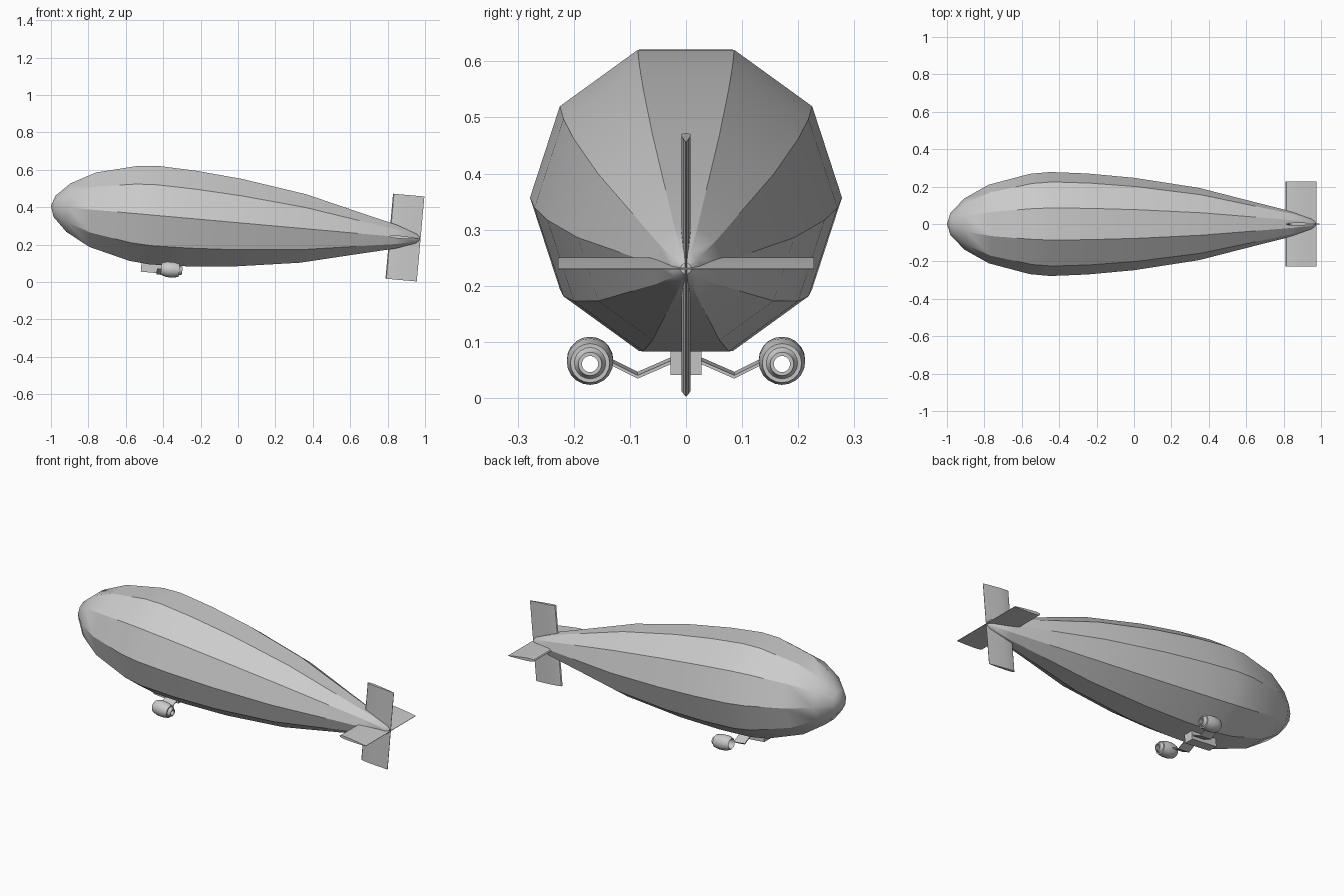
import bpy, bmesh, math
from mathutils import Matrix, Vector

cube = bpy.data.objects.get("Cube")
if cube:
    bpy.data.objects.remove(cube)

# Everything is built along a level axis, then pitched nose-up
PITCH = Matrix.Translation((0, 0, 0.317)) @ Matrix.Rotation(math.radians(5.1), 4, 'Y')

grey = bpy.data.materials.new("light_grey")
grey.use_nodes = True
grey.diffuse_color = (0.6, 0.6, 0.6, 1)
grey.node_tree.nodes["Principled BSDF"].inputs["Base Color"].default_value = (0.6, 0.6, 0.6, 1)


def finish(name, bm, smooth=True):
    bmesh.ops.remove_doubles(bm, verts=bm.verts, dist=0.00001)
    bmesh.ops.recalc_face_normals(bm, faces=bm.faces)
    bm.transform(PITCH)
    mesh = bpy.data.meshes.new(name)
    bm.to_mesh(mesh)
    bm.free()
    mesh.materials.append(grey)
    obj = bpy.data.objects.new(name, mesh)
    bpy.context.collection.objects.link(obj)
    if smooth:
        bpy.ops.object.select_all(action='DESELECT')
        obj.select_set(True)
        bpy.context.view_layer.objects.active = obj
        bpy.ops.object.shade_smooth_by_angle(angle=math.radians(30))
    return obj


def revolve(name, profile, sides, centre=(0, 0, 0), closed=False):
    """Turn (along, radius) points around the x axis."""
    bm = bmesh.new()
    rings = []
    for s, r in profile:
        rings.append([bm.verts.new(Vector(centre) + Vector((s, r * math.cos(a), r * math.sin(a))))
                      for a in (math.tau * i / sides for i in range(sides))])
    pairs = list(zip(rings, rings[1:]))
    if closed:
        pairs.append((rings[-1], rings[0]))
    for a, b in pairs:
        for i in range(sides):
            j = (i + 1) % sides
            bm.faces.new((a[i], a[j], b[j], b[i]))
    return finish(name, bm)


def loft(name, sections, smooth=True):
    """Skin matching closed sections and cap both ends."""
    bm = bmesh.new()
    loops = [[bm.verts.new(p) for p in sec] for sec in sections]
    n = len(loops[0])
    for a, b in zip(loops, loops[1:]):
        for i in range(n):
            j = (i + 1) % n
            bm.faces.new((a[i], a[j], b[j], b[i]))
    bm.faces.new(loops[0])
    bm.faces.new(loops[-1])
    return finish(name, bm, smooth)


# Ten-sided envelope
revolve("envelope", [
    (-1.004, 0), (-0.985, 0.06), (-0.91, 0.137), (-0.78, 0.21), (-0.56, 0.268),
    (-0.45, 0.278), (-0.25, 0.27), (0, 0.247), (0.35, 0.193), (0.62, 0.124),
    (0.85, 0.066), (0.955, 0.027), (0.974, 0.01), (0.976, 0)], 10)

# Tail fins with a thin airfoil section
half = [(0.812, 0), (0.817, 0.005), (0.835, 0.008), (0.87, 0.008), (0.93, 0.005), (0.98, 0.001)]
section = half + [(s, -w) for s, w in reversed(half[1:])]
SPAN = 0.228
loft("vertical_fins", [[(s, w, t) for s, w in section] for t in (-SPAN, SPAN)])
loft("horizontal_fins", [[(s, y, w) for s, w in section] for y in (-SPAN, SPAN)])

# Gondola under the hull
loft("gondola", [[(s, -0.028, -0.307), (s, 0.028, -0.307), (s, 0.028, -0.24), (s, -0.028, -0.24)]
                 for s in (-0.495, -0.335)], False)

# Engine pods and bent struts on both sides
pod = [(-0.052, 0.028), (-0.045, 0.034), (-0.02, 0.0415), (0.015, 0.0415), (0.045, 0.035),
       (0.045, 0.028), (0.05, 0.024), (0.062, 0.021), (0.062, 0.0145), (0.03, 0.02), (-0.04, 0.026)]
strut = [(0.02, -0.282), (0.086, -0.311), (0.14, -0.284)]
for side, label in ((1, "back"), (-1, "front")):
    revolve(label + "_engine", pod, 20, (-0.336, side * 0.171, -0.282), True)
    loft(label + "_strut", [[(-0.41, side * y, t - 0.003), (-0.34, side * y, t - 0.003),
                             (-0.34, side * y, t + 0.003), (-0.41, side * y, t + 0.003)]
                            for y, t in strut], False)
